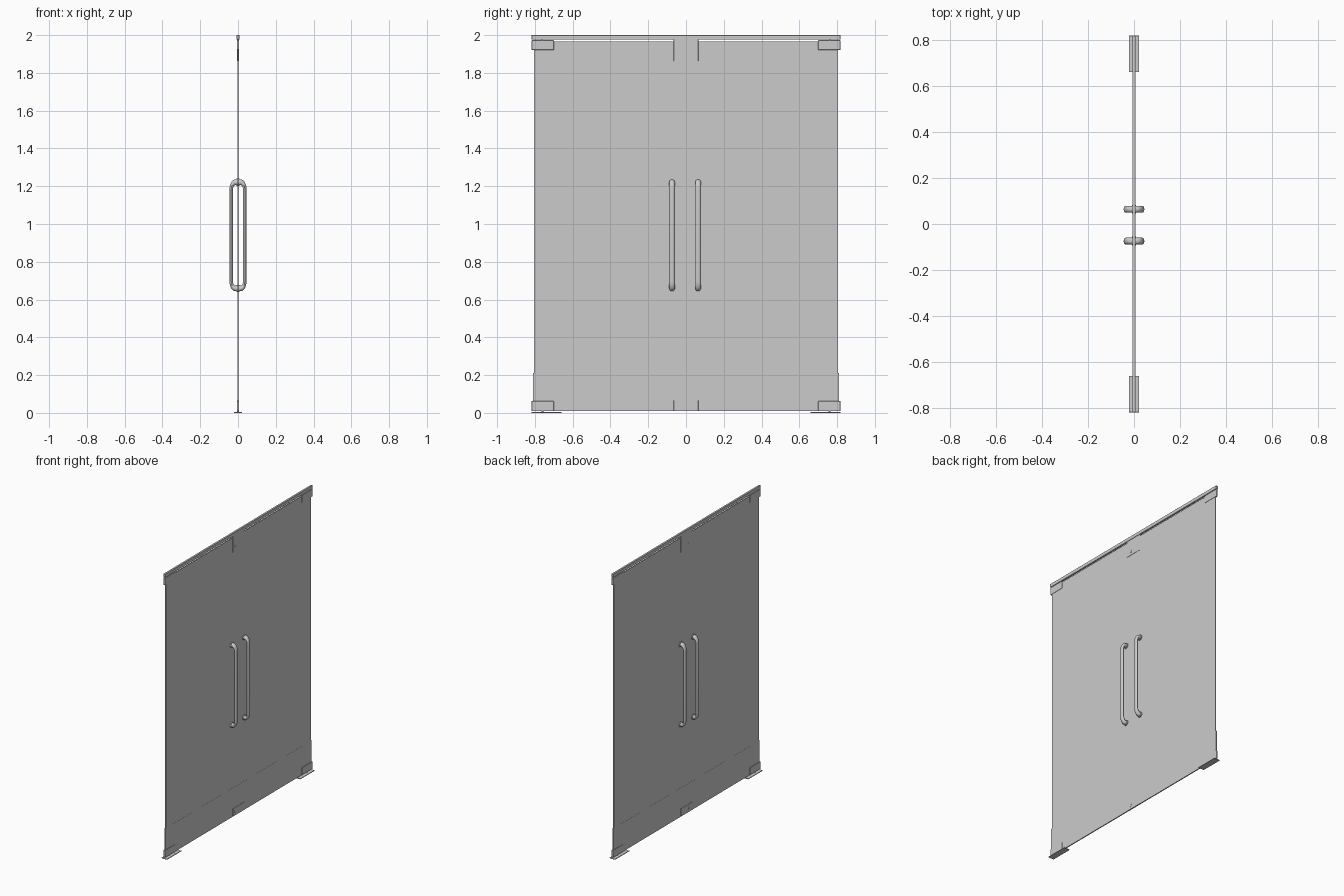
import bpy, bmesh, math
from mathutils import Matrix, Vector

if "Cube" in bpy.data.objects:
    bpy.data.objects.remove(bpy.data.objects["Cube"])


def box(name, x, y, z, bevel=0.0):
    """Box from (min, max) ranges on each axis."""
    y = sorted(y)
    bm = bmesh.new()
    bmesh.ops.create_cube(bm, size=1)
    for v in bm.verts:
        v.co = Vector([(r[0] + r[1]) / 2 + c * (r[1] - r[0])
                       for c, r in zip(v.co, (x, y, z))])
    if bevel:
        bmesh.ops.bevel(bm, geom=bm.edges[:], offset=bevel, segments=1,
                        affect='EDGES', profile=0.5)
    return finish(name, bm)


def disc(name, centre, radius, depth, axis, sides=24):
    """Cylinder along the x or z axis."""
    bm = bmesh.new()
    m = Matrix.Translation(centre)
    if axis == 'X':
        m = m @ Matrix.Rotation(math.pi / 2, 4, 'Y')
    bmesh.ops.create_cone(bm, cap_ends=True, segments=sides, radius1=radius,
                          radius2=radius, depth=depth, matrix=m)
    return smooth(finish(name, bm))


def finish(name, bm):
    me = bpy.data.meshes.new(name)
    bm.to_mesh(me)
    bm.free()
    ob = bpy.data.objects.new(name, me)
    bpy.context.collection.objects.link(ob)
    return ob


def smooth(ob):
    bpy.ops.object.select_all(action='DESELECT')
    ob.select_set(True)
    bpy.context.view_layer.objects.active = ob
    bpy.ops.object.shade_smooth_by_angle(angle=math.radians(40))
    return ob


def pull_handle(name, y):
    """Rounded loop of tube through the glass, flattened towards the door."""
    hx, hz, r, zc, flat = 0.06, 0.281, 0.038, 0.94, 0.6
    pts = []
    for k, (sx, sz) in enumerate(((1, 1), (-1, 1), (-1, -1), (1, -1))):
        for i in range(9):
            a = math.pi / 2 * (k + i / 8)
            pts.append((sx * (hx - r) + r * math.cos(a), y,
                        zc + sz * (hz - r) + r * math.sin(a)))
    cu = bpy.data.curves.new(name + "_path", 'CURVE')
    cu.dimensions = '3D'
    cu.bevel_depth = 0.015
    cu.bevel_resolution = 4
    sp = cu.splines.new('POLY')
    sp.points.add(len(pts) - 1)
    for p, co in zip(sp.points, pts):
        p.co = (*co, 1)
    sp.use_cyclic_u = True
    tmp = bpy.data.objects.new(name + "_path", cu)
    bpy.context.collection.objects.link(tmp)
    dg = bpy.context.evaluated_depsgraph_get()
    me = bpy.data.meshes.new_from_object(tmp.evaluated_get(dg))
    bpy.data.objects.remove(tmp)
    me.transform(Matrix.Diagonal((flat, 1, 1, 1)))
    ob = bpy.data.objects.new(name, me)
    bpy.context.collection.objects.link(ob)
    smooth(ob)
    # collars where the tube meets the glass
    for end, z in (("top", zc + hz), ("bottom", zc - hz)):
        disc(f"{name}_{end}_collar", (0, y, z), 0.019, 0.018, 'X')


# header rail over both leaves
box("header_rail", (-0.007, 0.007), (-0.817, 0.817), (1.976, 2.0), 0.001)

for side, s in (("left", -1), ("right", 1)):
    # glass leaf and kick plate
    box(f"{side}_glass_leaf", (-0.003, 0.003), (s * 0.0005, s * 0.804), (0.01, 1.966))
    box(f"{side}_kick_plate", (-0.0036, 0.0036), (s * 0.0005, s * 0.811), (0.01, 0.212))
    # corner patch fittings and pivots
    for end, z in (("top", (1.922, 1.973)), ("bottom", (0.01, 0.062))):
        box(f"{side}_{end}_patch", (-0.005, 0.005), (s * 0.70, s * 0.817), z, 0.0006)
    disc(f"{side}_top_pivot", (0, s * 0.76, 1.973), 0.004, 0.012, 'Z')
    disc(f"{side}_bottom_pivot", (0, s * 0.76, 0.007), 0.005, 0.012, 'Z')
    # floor spring cover and its screws
    box(f"{side}_floor_plate", (-0.022, 0.022), (s * 0.66, s * 0.817), (0, 0.005), 0.0005)
    for i, (x, y) in enumerate(((-0.016, 0.69), (0.016, 0.72), (0.016, 0.77), (-0.016, 0.77))):
        disc(f"{side}_floor_screw_{i}", (x, s * y, 0.005), 0.003, 0.002, 'Z', 12)
    # meeting lock patches at the centre
    box(f"{side}_top_lock", (-0.0045, 0.0045), (s * 0.0005, s * 0.065), (1.863, 1.976), 0.0005)
    box(f"{side}_bottom_lock", (-0.0045, 0.0045), (s * 0.0005, s * 0.065), (0.01, 0.066), 0.0005)

# lock cylinders
disc("top_lock_cylinder", (0, -0.033, 1.89), 0.014, 0.013, 'X')
disc("bottom_lock_cylinder", (0, -0.033, 0.04), 0.012, 0.012, 'X')

# pull handles on both faces
pull_handle("left_handle", -0.074)
pull_handle("right_handle", 0.064)
